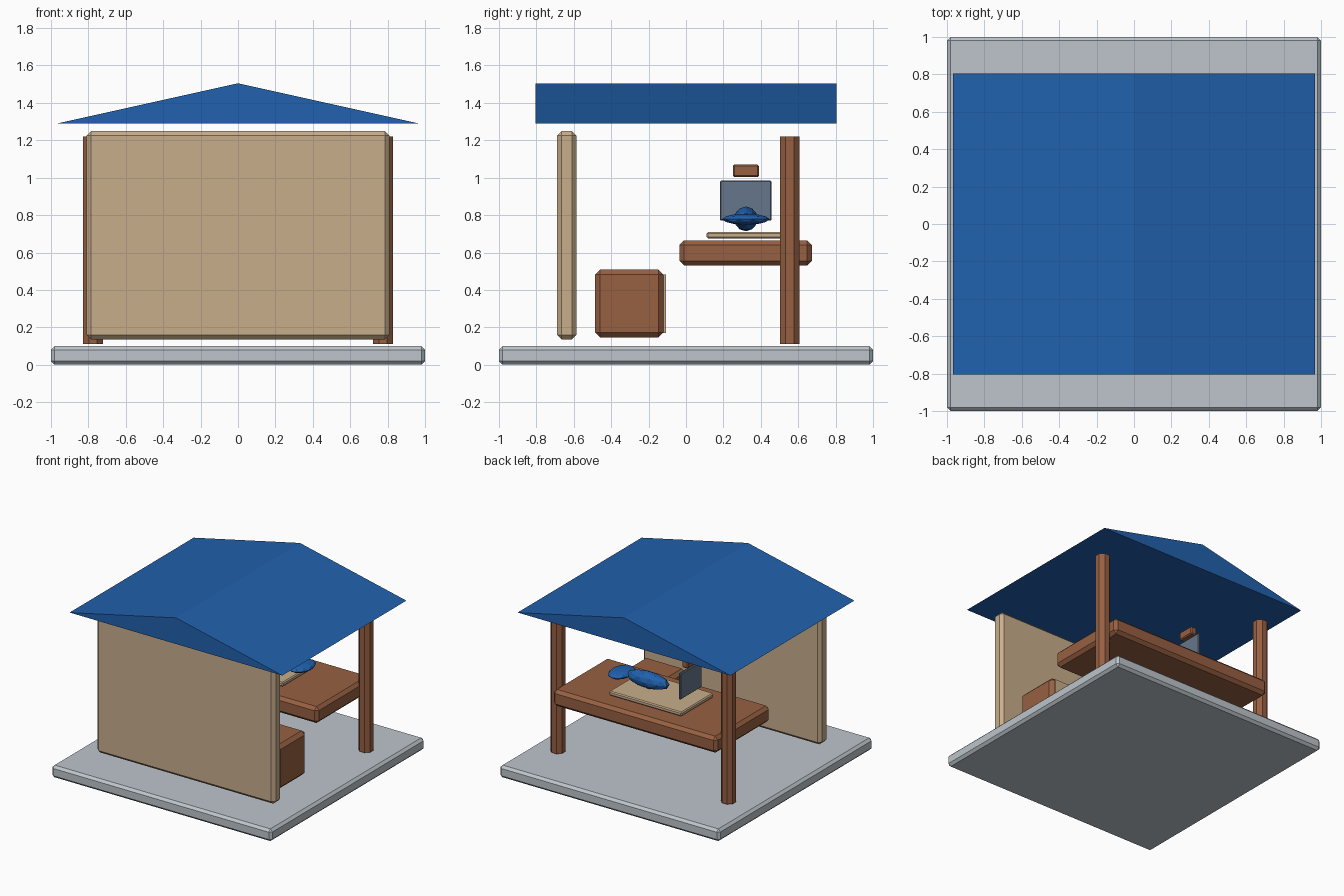
import bpy, bmesh, math
from mathutils import Matrix

if "Cube" in bpy.data.objects:
    bpy.data.objects.remove(bpy.data.objects["Cube"])


def material(name, rgb):
    m = bpy.data.materials.new(name)
    m.diffuse_color = (*rgb, 1)
    m.use_nodes = True
    m.node_tree.nodes["Principled BSDF"].inputs["Base Color"].default_value = m.diffuse_color
    return m


STONE = material("pale_stone", (0.51, 0.56, 0.60))
PLASTER = material("tan", (0.58, 0.42, 0.26))
WOOD = material("brown_wood", (0.31, 0.117, 0.054))
BLUE = material("blue", (0.015, 0.12, 0.42))
STEEL = material("steel", (0.133, 0.18, 0.26))


def add_object(name, bm, mat):
    bmesh.ops.recalc_face_normals(bm, faces=bm.faces)
    me = bpy.data.meshes.new(name)
    bm.to_mesh(me)
    bm.free()
    me.materials.append(mat)
    ob = bpy.data.objects.new(name, me)
    bpy.context.scene.collection.objects.link(ob)
    return ob


def box(name, mat, x, y, z, bevel=0.0):
    """Chamfered box from (min, max) ranges on each axis."""
    bm = bmesh.new()
    size = [r[1] - r[0] for r in (x, y, z)]
    mid = [(r[0] + r[1]) / 2 for r in (x, y, z)]
    bmesh.ops.create_cube(bm, size=1, matrix=Matrix.Translation(mid) @ Matrix.Diagonal((*size, 1)))
    ob = add_object(name, bm, mat)
    if bevel:
        mod = ob.modifiers.new("chamfer", 'BEVEL')
        mod.width = bevel
        mod.segments = 1
    return ob


def ellipsoid(name, mat, centre, radii):
    bm = bmesh.new()
    bmesh.ops.create_icosphere(bm, subdivisions=2, radius=1,
                               matrix=Matrix.Translation(centre) @ Matrix.Diagonal((*radii, 1)))
    return add_object(name, bm, mat)


# Floor slab and front wall
box("floor", STONE, (-1, 1), (-1, 1), (0, 0.1), 0.02)
box("wall", PLASTER, (-0.81, 0.81), (-0.69, -0.585), (0.135, 1.25), 0.025)

# Two octagonal posts
for side, label in ((-1, "left"), (1, "right")):
    bm = bmesh.new()
    bmesh.ops.create_cone(bm, cap_ends=True, segments=8, radius1=0.057, radius2=0.057, depth=1.11,
                          matrix=Matrix.Translation((side * 0.775, 0.555, 0.665))
                          @ Matrix.Rotation(math.pi / 8, 4, 'Z'))
    add_object(label + "_post", bm, WOOD)

# Gable roof, a solid triangular prism
bm = bmesh.new()
tri = bm.faces.new([bm.verts.new((x, -0.805, z)) for x, z in ((-0.967, 1.29), (0.967, 1.29), (0, 1.505))])
ext = bmesh.ops.extrude_face_region(bm, geom=[tri], use_keep_orig=True)
bmesh.ops.translate(bm, vec=(0, 1.61, 0),
                    verts=[g for g in ext["geom"] if isinstance(g, bmesh.types.BMVert)])
add_object("roof", bm, BLUE)

# Counter and cutting board
box("counter", WOOD, (-0.745, 0.745), (-0.035, 0.673), (0.53, 0.665), 0.025)
box("cutting_board", PLASTER, (-0.33, 0.33), (0.11, 0.53), (0.675, 0.71), 0.008)

# Fish: body and flat tail
ellipsoid("fish_body", BLUE, (0.12, 0.32, 0.78), (0.19, 0.065, 0.066))
ellipsoid("fish_tail", BLUE, (0.36, 0.32, 0.778), (0.09, 0.128, 0.03))

# Cleaver standing on the board
box("cleaver_blade", STEEL, (-0.272, -0.25), (0.182, 0.457), (0.77, 0.985), 0.006)
box("cleaver_handle", WOOD, (-0.29, -0.235), (0.25, 0.39), (1.003, 1.07), 0.008)

# Crate behind the wall with a pale panel
box("crate", WOOD, (0.33, 0.71), (-0.487, -0.12), (0.145, 0.51), 0.028)
box("crate_panel", PLASTER, (0.36, 0.68), (-0.125, -0.107), (0.17, 0.483))
